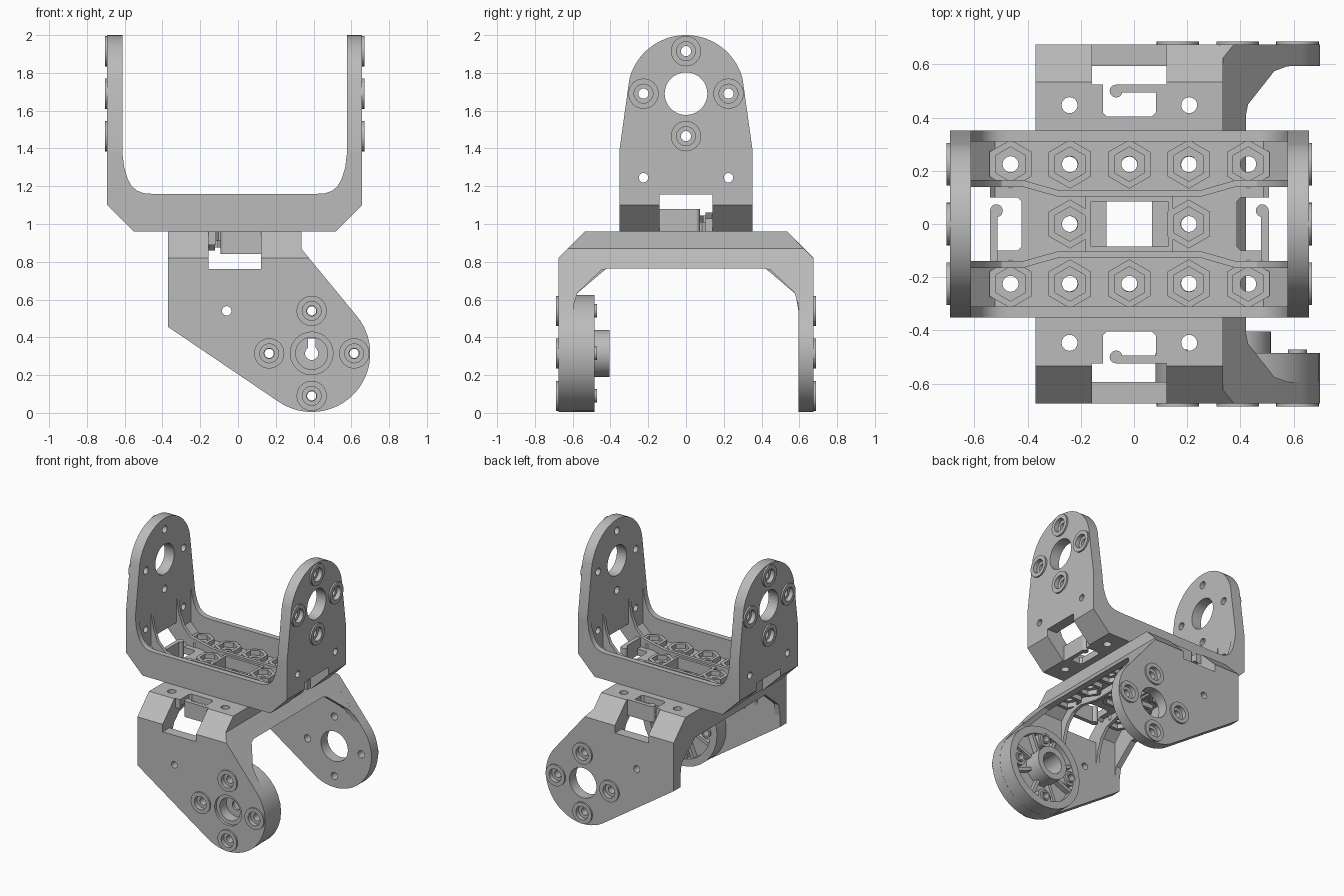
import bpy, bmesh, math
from mathutils import Matrix

if "Cube" in bpy.data.objects:
    bpy.data.objects.remove(bpy.data.objects["Cube"])

GREY = (0.5, 0.5, 0.5, 1)
mat = bpy.data.materials.new("plain grey")
mat.use_nodes = True
mat.diffuse_color = GREY
mat.node_tree.nodes["Principled BSDF"].inputs["Base Color"].default_value = GREY

# Bracket frames: u runs across the U, v across its width, w away from its base
CX, BASE = -0.0175, 0.96
UPPER = Matrix(((1, 0, 0, CX), (0, 1, 0, 0), (0, 0, 1, BASE), (0, 0, 0, 1)))
LOWER = Matrix(((0, -1, 0, CX), (1, 0, 0, 0), (0, 0, -1, BASE), (0, 0, 0, 1)))
WORLD = Matrix.Identity(4)


def side(a, b, t):      # outline in u,w (or x,z)
    return (a, t, b)


def end(a, b, t):       # outline in v,w
    return (t, a, b)


def plan(a, b, t):      # outline in u,v
    return (a, b, t)


def prism(name, pts, lo, hi, axes, frame):
    bm = bmesh.new()
    rows = [[bm.verts.new(axes(a, b, t)) for a, b in pts] for t in (lo, hi)]
    n = len(pts)
    for row in rows:
        bm.faces.new(row)
    for i in range(n):
        j = (i + 1) % n
        bm.faces.new((rows[0][i], rows[0][j], rows[1][j], rows[1][i]))
    bm.transform(frame)
    bmesh.ops.recalc_face_normals(bm, faces=bm.faces)
    me = bpy.data.meshes.new(name)
    bm.to_mesh(me)
    bm.free()
    me.materials.append(mat)
    ob = bpy.data.objects.new(name, me)
    bpy.context.collection.objects.link(ob)
    return ob


def arc(cx, cy, r, a0, a1, n):
    angles = [math.radians(a0 + (a1 - a0) * i / n) for i in range(n + 1)]
    return [(cx + r * math.cos(a), cy + r * math.sin(a)) for a in angles]


def circle(cx, cy, r, n=32, start=0):
    return arc(cx, cy, r, start, start + 360, n)[:-1]


def rect(a0, b0, a1, b1):
    return [(a0, b0), (a1, b0), (a1, b1), (a0, b1)]


def mirrored(half):
    return half + [(-a, b) for a, b in reversed(half)]


def carve(ob, tools, op='DIFFERENCE'):
    bpy.context.view_layer.objects.active = ob
    for tool in tools:
        tool.hide_render = True
        mod = ob.modifiers.new("cut", 'BOOLEAN')
        mod.operation, mod.solver, mod.object = op, 'EXACT', tool
        bpy.ops.object.modifier_apply(modifier=mod.name)
        bpy.data.objects.remove(tool)


def around(cx, cy, r=0.225):
    return [(cx + r, cy), (cx, cy + r), (cx - r, cy), (cx, cy - r)]


def notch(s, frame):
    return prism("cutter", rect(s * 0.525, -0.14, s * 0.8, 0.14), -0.1, 0.197, plan, frame)


def drill_arm(ob, spots, s, axes, frame, shift=0, through=0.5):
    """Raised, countersunk screw seats on the outside of an arm."""
    def cyl(x, y, r, a, b):
        return prism("cutter", circle(x, y, r), s * a + shift, s * b + shift, axes, frame)
    carve(ob, [cyl(x, y, 0.08, 0.65, 0.687) for x, y in spots], 'UNION')
    carve(ob, [cyl(x, y, 0.05, 0.655, 0.75) for x, y in spots])
    carve(ob, [cyl(x, y, 0.027, through, 0.75) for x, y in spots])


def bracket(label, frame, rim_sides, fillet):
    # Thin folded base with chamfered corners
    shell = prism(label + "_base", mirrored(
        [(0.535, 0), (0.675, 0.14), (0.595, 0.14), (0.505, 0.05)]),
        -0.34, 0.34, side, frame)
    sockets = [(i * 0.2235, j * 0.225) for i in range(-2, 3) for j in (-1, 1)]
    sockets += [(-0.2235, 0), (0.2235, 0)]
    cuts = [prism("cutter", circle(u, v, 0.03, 20), -0.1, 0.2, plan, frame) for u, v in sockets]
    cuts.append(prism("cutter", rect(-0.145, -0.085, 0.145, 0.085), -0.1, 0.2, plan, frame))
    for s in (-1, 1):
        cuts.append(notch(s, frame))
        pocket = [(0.54, -0.1), (0.42, -0.1), (0.405, -0.085),
                  (0.405, 0.085), (0.42, 0.1), (0.54, 0.1)]
        cuts.append(prism("cutter", [(s * u, v) for u, v in pocket], -0.1, 0.2, plan, frame))
    carve(shell, cuts)
    # Hexagonal nut sockets
    for u, v in sockets:
        nut = prism(label + "_nut_socket", circle(u, v, 0.092, 6, 30), 0.04, 0.085, plan, frame)
        carve(nut, [prism("cutter", circle(u, v, 0.065, 6, 30), 0, 0.2, plan, frame)])
    # Frame around the central opening
    frame_ob = prism(label + "_window_frame", rect(-0.165, -0.105, 0.165, 0.105),
                     0.04, 0.085, plan, frame)
    carve(frame_ob, [prism("cutter", rect(-0.145, -0.085, 0.145, 0.085), 0, 0.2, plan, frame)])
    for s in (-1, 1):
        # Cable hooks
        prism(label + "_hook", rect(s * 0.495, -0.14, s * 0.525, 0.05), 0, 0.12, plan, frame)
        prism(label + "_hook_tip", circle(s * 0.5, 0.05, 0.024, 20), 0, 0.12, plan, frame)
        # Stiffening ribs, bent in towards the middle and swept up the arms
        path = [(0.55, 0.165), (0.4, 0.165), (0.27, 0.128)]
        inner = [(u, v - 0.025) for u, v in reversed(path)]
        ribbon = path + [(-u, v) for u, v in reversed(path)]
        ribbon += [(-u, v) for u, v in reversed(inner)] + inner
        prism(label + "_rib", [(u, s * v) for u, v in ribbon], 0.03, 0.1, plan, frame)
        fin = [(0.4, 0.04), (0.4, 0.1), (0.48, 0.12), (0.54, 0.18), (0.575, 0.27),
               (0.6, 0.42), (0.62, 0.42), (0.62, 0.1), (0.55, 0.04)]
        for t in (-1, 1):
            prism(label + "_fin", [(t * u, w) for u, w in fin], s * 0.14, s * 0.165, side, frame)
    # Outer rims with filleted corners
    rim = [(0.535, 0), (0.675, 0.14), (0.665, 0.14), (0.665, 0.42), (0.595, 0.42)] + fillet
    for s in rim_sides:
        prism(label + "_rim", mirrored(rim), s * 0.31, s * 0.3525, side, frame)


# Upper bracket
bracket("upper", UPPER, (-1, 1), [(0.585, 0.34), (0.567, 0.28), (0.545, 0.24),
                                  (0.515, 0.215), (0.48, 0.203), (0.44, 0.2)])
outline = [(0.3525, 0.14), (0.3525, 0.43)] + arc(0, 0.73, 0.31, 15, 165, 36)
outline += [(-0.3525, 0.43), (-0.3525, 0.14)]
for s, name in ((-1, "upper_right_arm"), (1, "upper_left_arm")):
    arm = prism(name, outline, s * 0.595, s * 0.675, end, UPPER)
    drill_arm(arm, around(0, 0.73), s, end, UPPER)
    holes = [(0, 0.73, 0.113), (0.225, 0.285, 0.025), (-0.225, 0.285, 0.025)]
    carve(arm, [prism("cutter", circle(a, b, r), s * 0.5, s * 0.8, end, UPPER)
                for a, b, r in holes] + [notch(s, UPPER)])

# Lower bracket; its left rim slopes outwards along the arms
bracket("lower", LOWER, (1,), [(0.58, 0.33), (0.42, 0.195)])
prism("lower_left_rim_top", mirrored([(0.535, 0), (0.625, 0.09)]), -0.31, -0.3525, side, LOWER)


def sloped(y, z, t):
    return (0.335 + (0.87 - z) * 0.82 - t, y, z)


prism("lower_left_rim_slope", mirrored(
    [(0.625, 0.87), (0.675, 0.82), (0.66, 0.82), (0.66, 0.5), (0.6, 0.5),
     (0.592, 0.58), (0.575, 0.635), (0.45, 0.755), (0.41, 0.765)]), 0, 0.05, sloped, WORLD)

PX, PZ, PR = 0.39, 0.315, 0.31
outline = [(-0.37, 0.455), (-0.37, 0.82), (0.376, 0.82)] + arc(PX, PZ, PR, 39, -124, 40)


def pin(x, z, r, y0, y1, name="cutter"):
    return prism(name, circle(x, z, r), y0, y1, side, WORLD)


for s, name in ((-1, "lower_front_arm"), (1, "lower_back_arm")):
    arm = prism(name, outline, s * 0.595, s * 0.675, side, WORLD)
    drill_arm(arm, around(PX, PZ), s, side, WORLD)
    bore = 0.085 if s < 0 else 0.113
    carve(arm, [pin(PX, PZ, bore, s * 0.5, s * 0.8), pin(-0.06, 0.54, 0.025, s * 0.5, s * 0.8),
                notch(s, LOWER)])
    if s < 0:
        carve(arm, [pin(PX, PZ, 0.113, -0.8, -0.655)])

# Drive housing behind the front arm: recessed drum, hub, spokes and screw posts
drum = pin(PX, PZ, PR, -0.595, -0.485, "drive_housing")
carve(drum, [pin(PX, PZ, 0.255, -0.535, -0.4)])
parts = [pin(PX, PZ, 0.125, -0.56, -0.405)]
for i in range(8):
    spoke = prism("spoke", rect(0.1, -0.012, 0.27, 0.012), -0.55, -0.495, side,
                  Matrix.Translation((PX, 0, PZ)) @ Matrix.Rotation(math.pi * (i + 0.5) / 4, 4, 'Y'))
    parts.append(spoke)
parts += [pin(x, z, 0.055, -0.56, -0.49) for x, z in around(PX, PZ)]
parts += [pin(x, z, 0.036, -0.56, -0.472) for x, z in around(PX, PZ)]
carve(drum, parts, 'UNION')
carve(drum, [pin(x, z, 0.024, -0.7, -0.4) for x, z in around(PX, PZ)]
      + [pin(PX, PZ, 0.085, -0.7, -0.575), pin(PX, PZ, 0.08, -0.555, -0.3),
         pin(PX, PZ, 0.035, -0.7, -0.3),
         prism("cutter", rect(PX - 0.02, PZ, PX + 0.02, PZ + 0.078), -0.7, -0.3, side, WORLD)])

# Smooth round walls, keep the edges sharp
bpy.ops.object.select_all(action='DESELECT')
for ob in bpy.context.scene.objects:
    if ob.type == 'MESH' and mat.name in ob.data.materials:
        ob.select_set(True)
        bpy.context.view_layer.objects.active = ob
bpy.ops.object.shade_smooth_by_angle(angle=math.radians(25))
